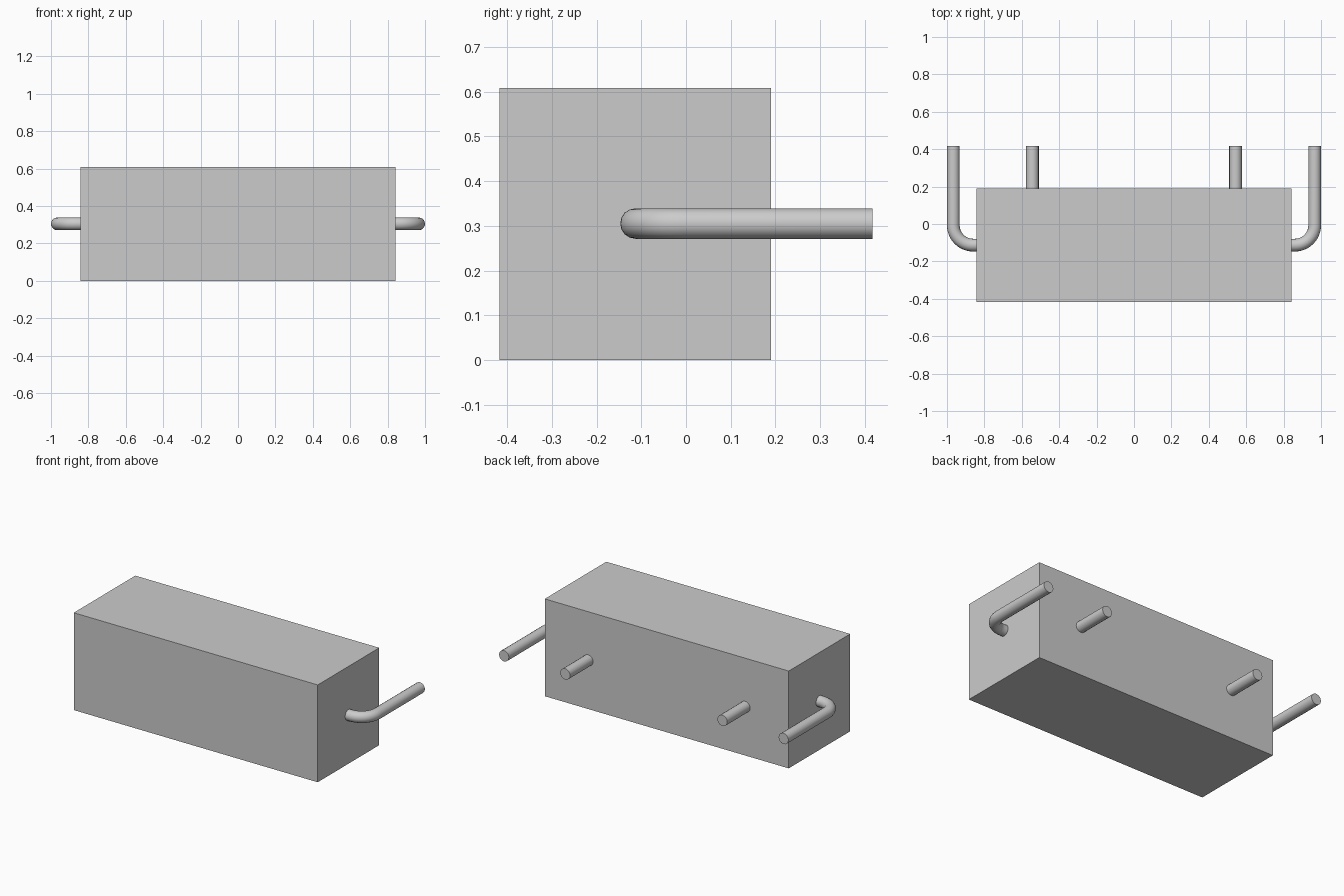
import bpy
from math import sin, cos, pi, radians

if "Cube" in bpy.data.objects:
    bpy.data.objects.remove(bpy.data.objects["Cube"])

R = 0.034        # pipe radius
Z = 0.305        # pipe centre height
Y_END = 0.417    # rear end of all pipes


def pipe(name, points):
    """Round capped tube swept along a path."""
    curve = bpy.data.curves.new(name, 'CURVE')
    curve.dimensions = '3D'
    curve.bevel_depth = R
    curve.bevel_resolution = 6
    curve.use_fill_caps = True
    spline = curve.splines.new('POLY')
    spline.points.add(len(points) - 1)
    for p, (x, y) in zip(spline.points, points):
        p.co = (x, y, Z, 1)
    obj = bpy.data.objects.new(name, curve)
    bpy.context.collection.objects.link(obj)
    bpy.ops.object.select_all(action='DESELECT')
    obj.select_set(True)
    bpy.context.view_layer.objects.active = obj
    bpy.ops.object.convert(target='MESH')
    bpy.ops.object.shade_smooth_by_angle(angle=radians(40))


# Main box
bpy.ops.mesh.primitive_cube_add(size=1, location=(0, -0.1135, 0.304))
box = bpy.context.object
box.name = "box_body"
box.scale = (1.686, 0.607, 0.608)
bpy.ops.object.transform_apply(location=False, rotation=False, scale=True)

# Bent side pipes and straight rear pipes, on both sides
BEND, CX, CY = 0.106, 0.86, -0.007
for side, s in (("left", -1), ("right", 1)):
    arc = [(CX + BEND * sin(a), CY - BEND * cos(a))
           for a in (pi / 2 * i / 12 for i in range(13))]
    path = [(0.84, CY - BEND)] + arc + [(CX + BEND, Y_END)]
    pipe(f"{side}_side_pipe", [(s * x, y) for x, y in path])
    pipe(f"{side}_rear_pipe", [(s * 0.543, 0.188), (s * 0.543, Y_END)])
